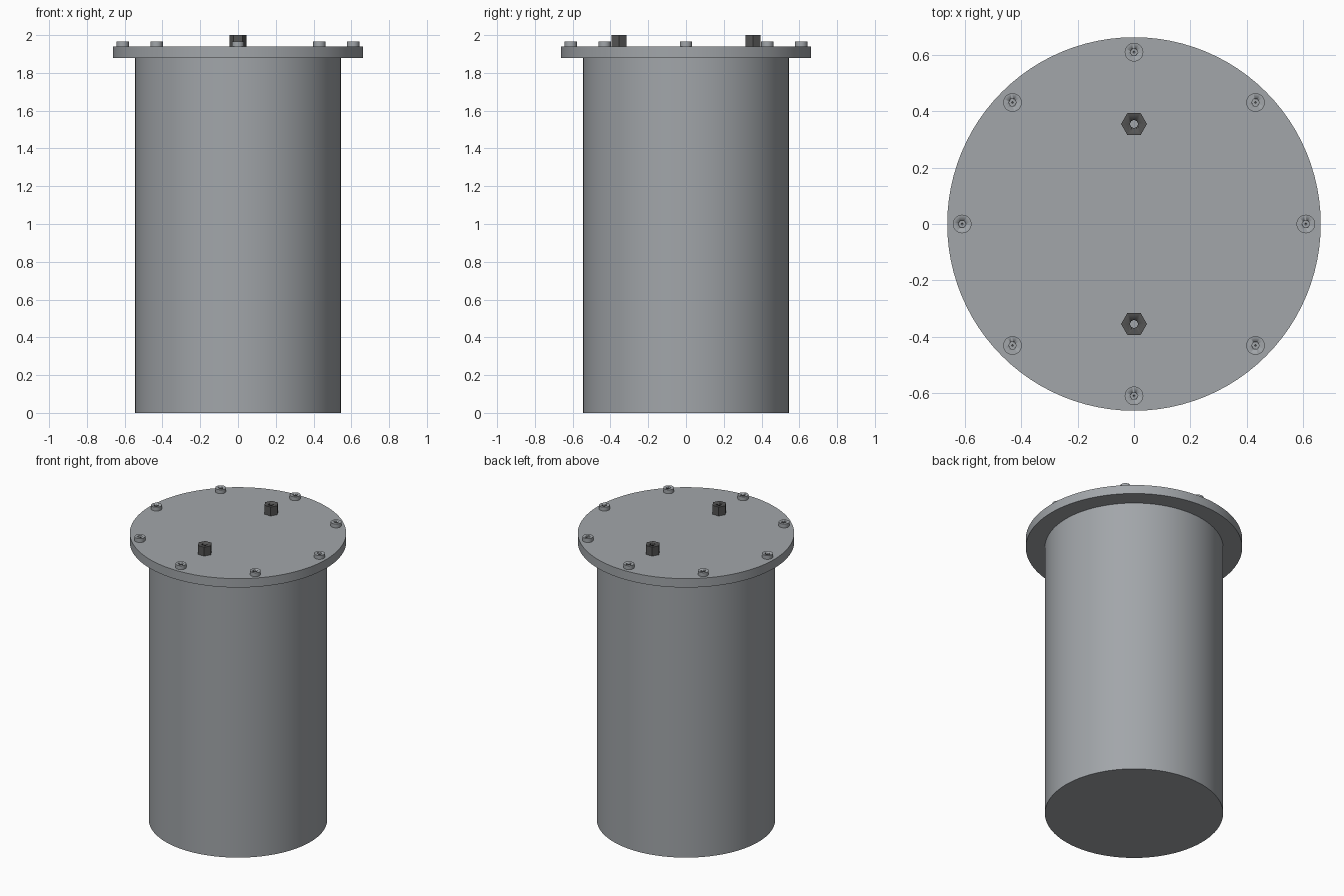
import bpy
import math

if "Cube" in bpy.data.objects:
    bpy.data.objects.remove(bpy.data.objects["Cube"], do_unlink=True)


def make_material(name, color):
    mat = bpy.data.materials.new(name)
    mat.use_nodes = True
    mat.diffuse_color = color
    mat.node_tree.nodes["Principled BSDF"].inputs["Base Color"].default_value = color
    return mat


steel = make_material("grey steel", (0.36, 0.38, 0.40, 1))
dark = make_material("dark metal", (0.09, 0.09, 0.09, 1))


def lathe(name, profile, sides, mat, location=(0, 0, 0), inner_sides=None):
    """Sweep a closed (radius, height) profile around z; radius 0 makes a pole."""
    verts, faces, rings = [], [], []
    for radius, height in profile:
        count = sides if radius else 1
        rings.append(range(len(verts), len(verts) + count))
        for i in range(count):
            a = math.tau * i / count
            verts.append((radius * math.cos(a), radius * math.sin(a), height))
    pairs = list(zip(rings, rings[1:]))
    if profile[0][0]:
        pairs.append((rings[-1], rings[0]))
    for low, high in pairs:
        for i in range(sides):
            j = (i + 1) % sides
            if len(low) == 1:
                faces.append((low[0], high[j], high[i]))
            elif len(high) == 1:
                faces.append((low[i], low[j], high[0]))
            else:
                faces.append((low[i], low[j], high[j], high[i]))
    mesh = bpy.data.meshes.new(name)
    mesh.from_pydata(verts, [], faces)
    mesh.materials.append(mat)
    obj = bpy.data.objects.new(name, mesh)
    obj.location = location
    bpy.context.collection.objects.link(obj)
    bpy.ops.object.select_all(action="DESELECT")
    obj.select_set(True)
    bpy.context.view_layer.objects.active = obj
    bpy.ops.object.shade_smooth_by_angle(angle=math.radians(30))
    return obj


LID_TOP = 1.94

# Tank body and its flanged lid
lathe("tank_body", [(0, 0), (0.546, 0), (0.546, 1.88), (0, 1.88)], 96, steel)
lathe("lid", [(0, 1.88), (0.663, 1.88), (0.663, LID_TOP), (0, LID_TOP)], 96, steel)

# Ring of cap screws, each with a hexagonal socket
for k in range(8):
    a = math.tau * k / 8
    spot = (0.61 * math.cos(a), 0.61 * math.sin(a), LID_TOP)
    head = lathe(f"screw_head_{k + 1}",
                 [(0, 0), (0.033, 0), (0.033, 0.026), (0, 0.026)], 32, steel, spot)
    socket = lathe(f"socket_cutter_{k + 1}",
                   [(0, 0.008), (0.004, 0.012), (0.014, 0.012), (0.014, 0.04), (0, 0.04)],
                   6, steel, spot)
    socket.hide_render = True
    socket.hide_set(True)
    cut = head.modifiers.new("socket", "BOOLEAN")
    cut.operation = "DIFFERENCE"
    cut.object = socket

# Two hexagonal standoffs with round bores
for label, y in (("front", -0.355), ("back", 0.355)):
    post = lathe(f"{label}_standoff", [(0, 0), (0.046, 0), (0.046, 0.06), (0, 0.06)],
                 6, dark, (0, y, LID_TOP))
    bore = lathe(f"{label}_bore_cutter", [(0, -0.02), (0.014, -0.02), (0.014, 0.1), (0, 0.1)],
                 24, dark, (0, y, LID_TOP))
    bore.hide_render = True
    bore.hide_set(True)
    cut = post.modifiers.new("bore", "BOOLEAN")
    cut.operation = "DIFFERENCE"
    cut.object = bore
